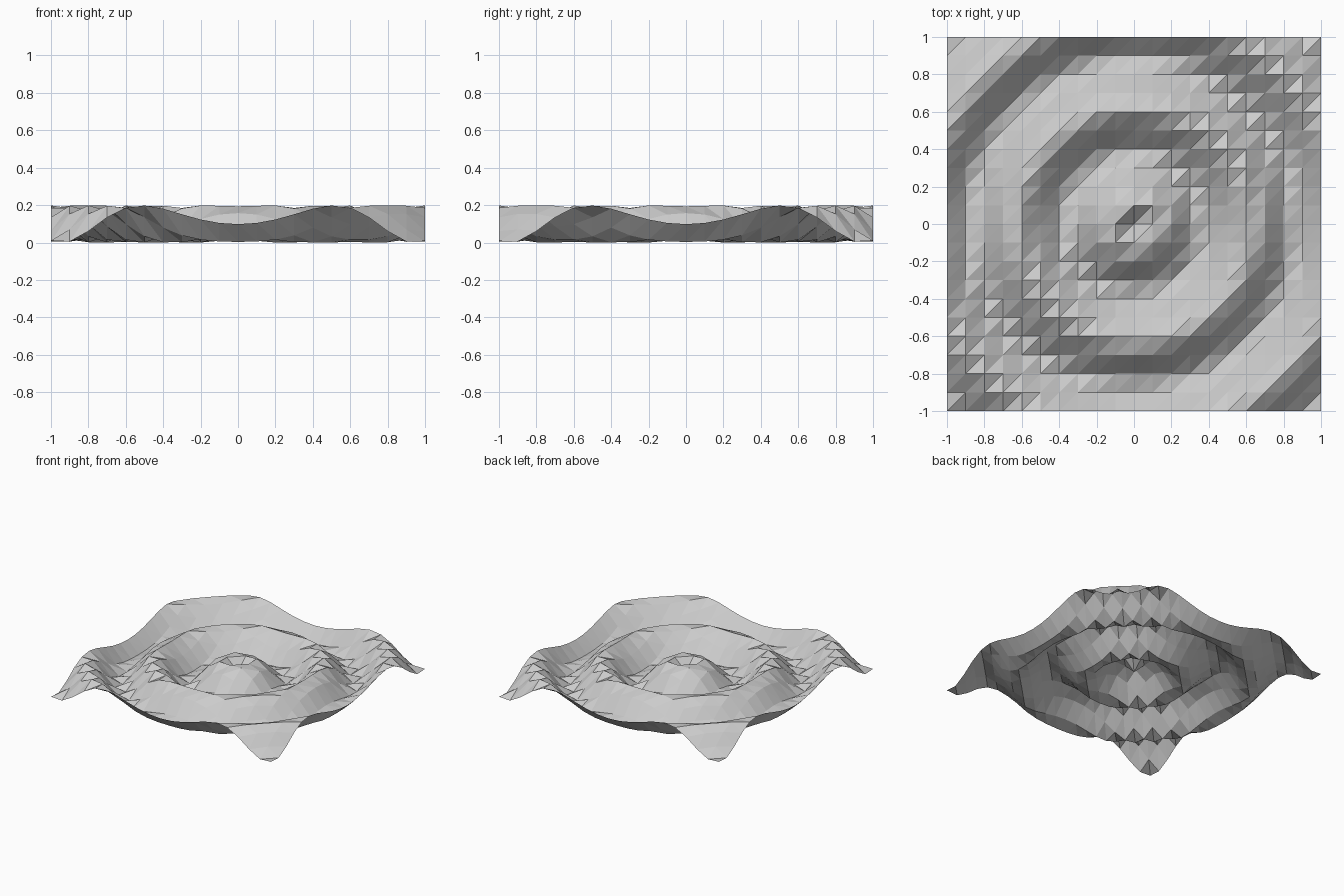
import bpy, bmesh, math

if "Cube" in bpy.data.objects:
    bpy.data.objects.remove(bpy.data.objects["Cube"])

CELLS = 20          # grid cells per side
SIZE = 2.0
AMPLITUDE = 0.1
PERIOD = 0.5        # distance between ripple crests


def ripple(x, y):
    return AMPLITUDE * math.sin(2 * math.pi / PERIOD * math.hypot(x, y))


# Rippled sheet: a regular grid displaced by a radial sine wave
bm = bmesh.new()
step = SIZE / CELLS
rows = []
for j in range(CELLS + 1):
    y = j * step - SIZE / 2
    row = []
    for i in range(CELLS + 1):
        x = i * step - SIZE / 2
        row.append(bm.verts.new((x, y, ripple(x, y))))
    rows.append(row)

# Each cell is split along its lower-left to upper-right diagonal
for j in range(CELLS):
    for i in range(CELLS):
        a, b = rows[j][i], rows[j][i + 1]
        c, d = rows[j + 1][i + 1], rows[j + 1][i]
        bm.faces.new((a, b, c))
        bm.faces.new((a, c, d))

# Stand the lowest point on z = 0
low = min(v.co.z for v in bm.verts)
bmesh.ops.translate(bm, verts=bm.verts[:], vec=(0, 0, -low))

mesh = bpy.data.meshes.new("ripple_surface")
bm.to_mesh(mesh)
bm.free()
bpy.context.collection.objects.link(bpy.data.objects.new("ripple_surface", mesh))
